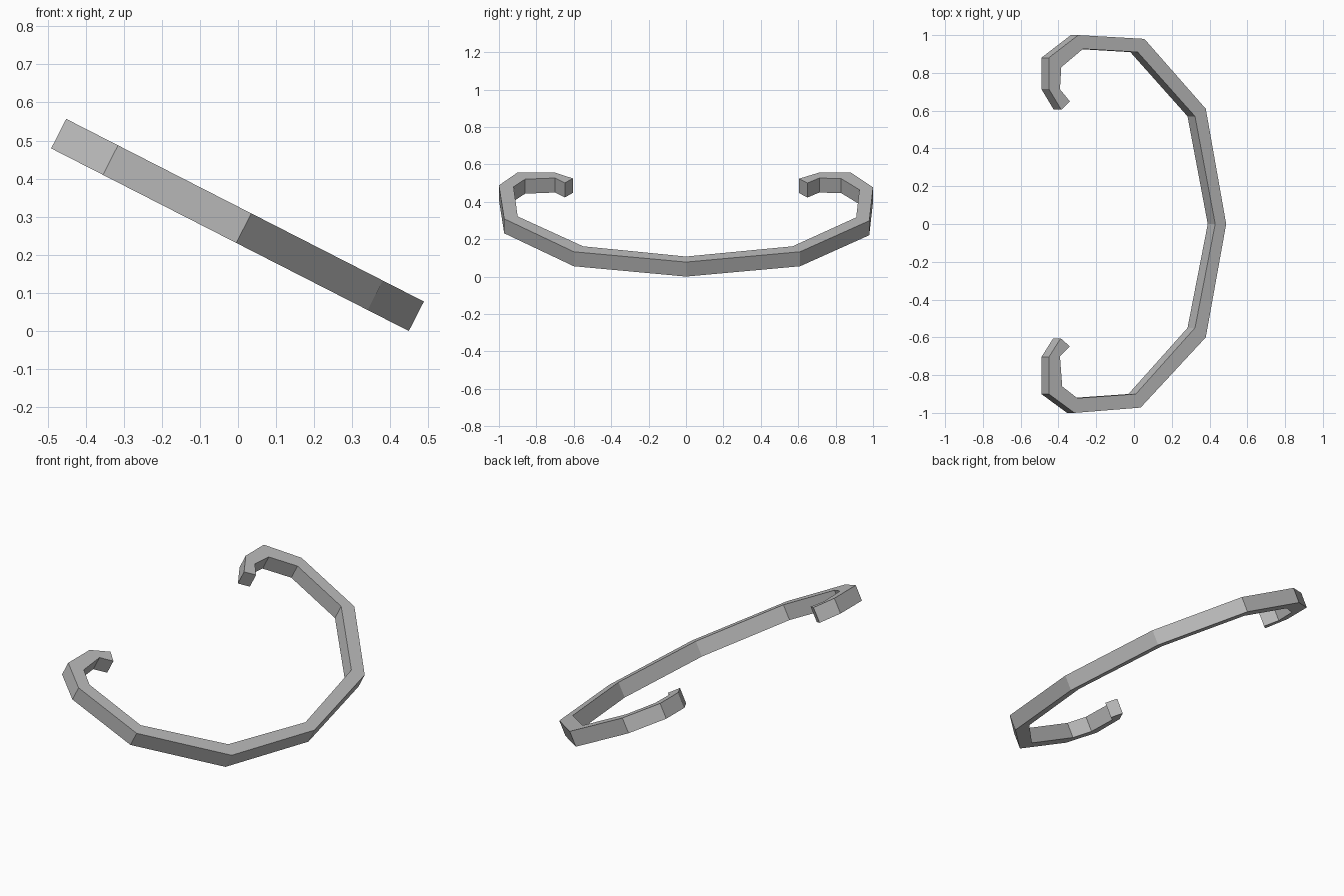
import bpy, bmesh
from math import radians
from mathutils import Matrix, Vector

cube = bpy.data.objects.get("Cube")
if cube:
    bpy.data.objects.remove(cube, do_unlink=True)

grey = bpy.data.materials.new("plain grey")
grey.use_nodes = True
colour = (0.5, 0.5, 0.5, 1)
grey.diffuse_color = colour
grey.node_tree.nodes["Principled BSDF"].inputs["Base Color"].default_value = colour

TILT = radians(27.05)
THICKNESS = 0.087

# Paired outer and inner corners of the hooked bar, seen from above: (outer, inner)
stations = [
    ((-0.385, 0.605), (-0.34, 0.65)),
    ((-0.451, 0.715), (-0.392, 0.713)),
    ((-0.451, 0.88), (-0.385, 0.83)),
    ((-0.295, 1.0), (-0.27, 0.927)),
    ((0.055, 0.98), (0.02, 0.91)),
    ((0.38, 0.61), (0.323, 0.57)),
    ((0.488, 0.0), (0.43, 0.0)),
    ((0.38, -0.60), (0.323, -0.55)),
    ((0.035, -0.972), (0.01, -0.90)),
    ((-0.315, -1.0), (-0.30, -0.922)),
    ((-0.451, -0.90), (-0.38, -0.86)),
    ((-0.451, -0.705), (-0.392, -0.70)),
    ((-0.388, -0.605), (-0.34, -0.648)),
]

# Project the corners onto the sloping upper plane, then thicken along its normal
slope = Matrix.Rotation(TILT, 3, 'Y')
normal = slope @ Vector((0, 0, 1))
top_centre = Vector((0.0, 0.0, 0.322))


def on_plane(p):
    z = top_centre.z - p[0] * normal.x / normal.z
    return Vector((p[0], p[1], z))


bm = bmesh.new()
rings = []
for outer, inner in stations:
    a, b = on_plane(outer), on_plane(inner)
    drop = normal * THICKNESS
    rings.append([bm.verts.new(p) for p in (a, b, b - drop, a - drop)])
for r, s in zip(rings, rings[1:]):
    for i in range(4):
        j = (i + 1) % 4
        bm.faces.new((r[i], r[j], s[j], s[i]))
bm.faces.new(rings[0])
bm.faces.new(rings[-1])
bmesh.ops.recalc_face_normals(bm, faces=bm.faces)

# Stand it on the ground
low = min(v.co.z for v in bm.verts)
bmesh.ops.translate(bm, verts=bm.verts, vec=(0, 0, -low))

mesh = bpy.data.meshes.new("hooked_bar")
bm.to_mesh(mesh)
bm.free()
mesh.materials.append(grey)
bpy.context.collection.objects.link(bpy.data.objects.new("hooked_bar", mesh))
